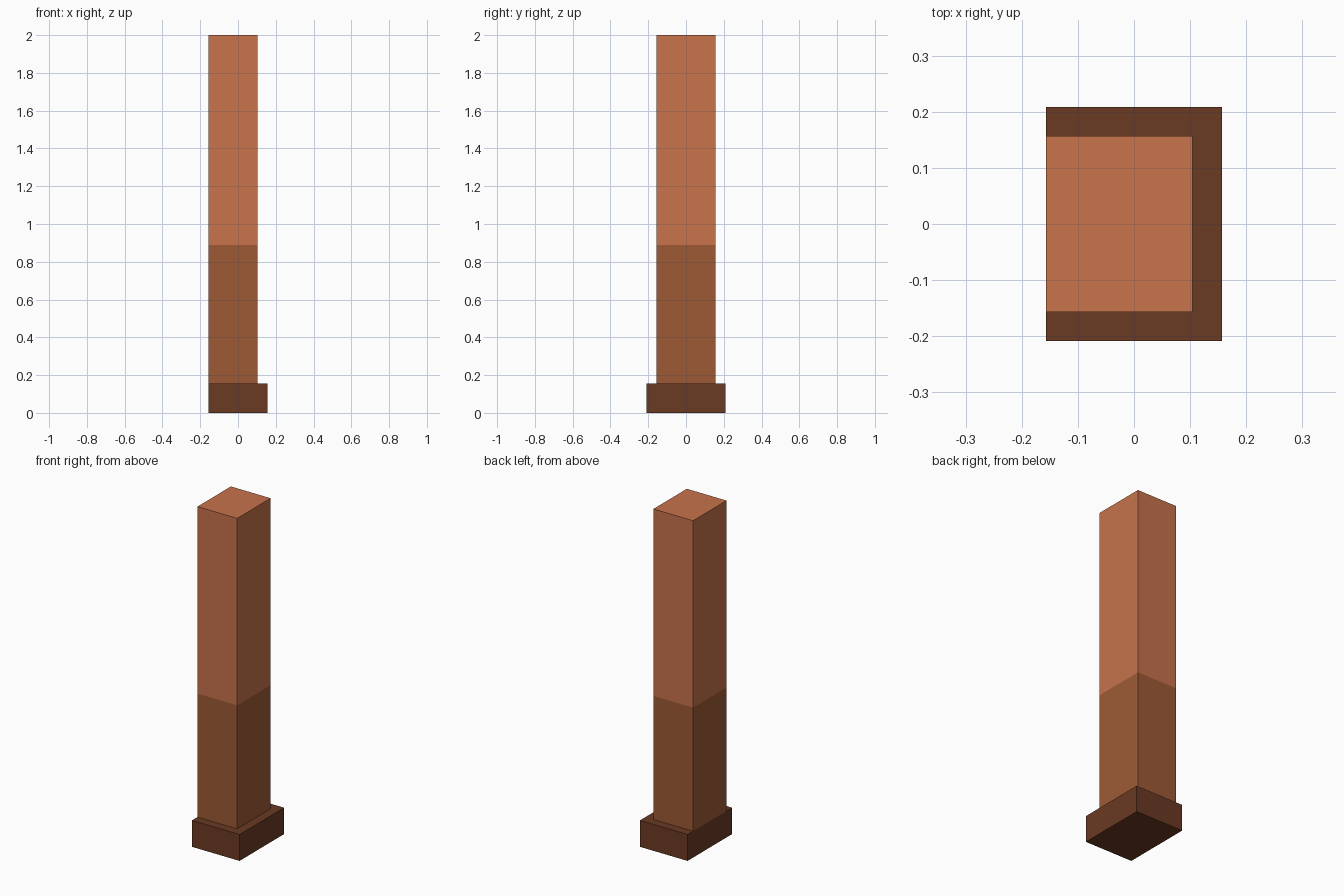
import bpy

if "Cube" in bpy.data.objects:
    bpy.data.objects.remove(bpy.data.objects["Cube"])


def material(name, rgb):
    """Flat colour from sRGB 0-255 values, stored as linear."""
    def lin(c):
        c /= 255
        return c / 12.92 if c <= 0.04045 else ((c + 0.055) / 1.055) ** 2.4
    m = bpy.data.materials.new(name)
    m.diffuse_color = (*[lin(c) for c in rgb], 1)
    m.use_nodes = True
    m.node_tree.nodes["Principled BSDF"].inputs["Base Color"].default_value = m.diffuse_color
    return m


def box(name, lo, hi, mat):
    bpy.ops.mesh.primitive_cube_add(size=1)
    ob = bpy.context.object
    ob.name = name
    for v in ob.data.vertices:
        v.co = [h if c > 0 else l for c, l, h in zip(v.co, lo, hi)]
    ob.data.materials.append(mat)
    return ob


light = material("light terracotta", (199, 115, 75))
brown = material("mid brown", (158, 90, 53))
dark = material("dark brown", (107, 58, 35))

U = 0.0522          # module shared by all widths
SPLIT = 0.89        # height of the colour change

# Plinth: wider on three sides, flush with the shaft on the left
box("plinth", (-3 * U, -4 * U, 0), (3 * U, 4 * U, 3 * U), dark)

# Pillar shaft: one box, cut at the colour change
shaft = box("pillar_shaft", (-3 * U, -3 * U, 3 * U), (2 * U, 3 * U, 2), light)
shaft.data.materials.append(brown)

import bmesh
bm = bmesh.new()
bm.from_mesh(shaft.data)
bmesh.ops.bisect_plane(bm, geom=bm.verts[:] + bm.edges[:] + bm.faces[:],
                       plane_co=(0, 0, SPLIT), plane_no=(0, 0, 1))
for f in bm.faces:
    f.material_index = 1 if f.calc_center_median().z < SPLIT else 0
bm.to_mesh(shaft.data)
bm.free()
